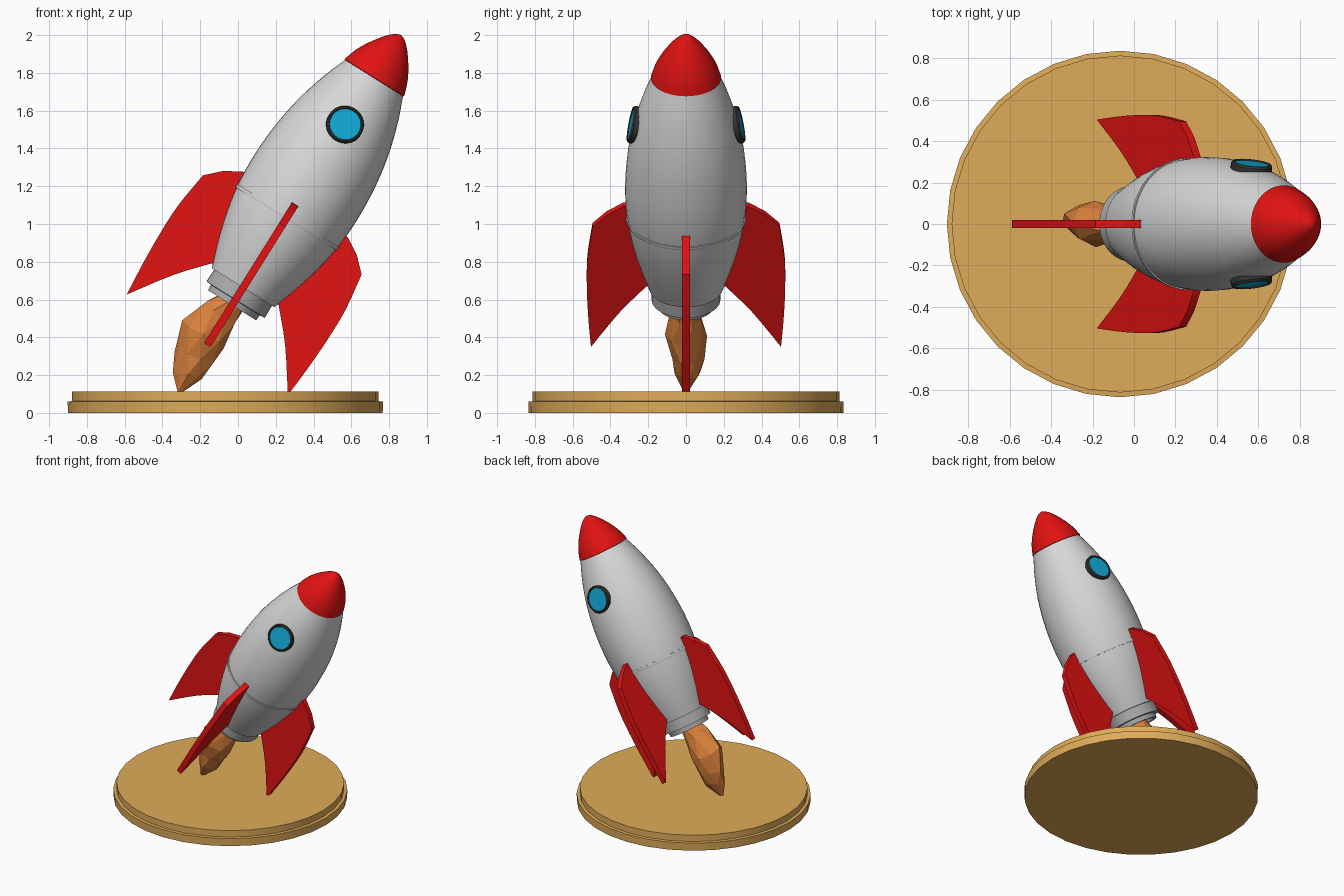
import bpy, bmesh, math, random
from mathutils import Matrix, Vector

if "Cube" in bpy.data.objects:
    bpy.data.objects.remove(bpy.data.objects["Cube"])

random.seed(4)
TILT = math.radians(32)
# rocket frame: local z runs along the hull, origin at the hull seam
ROCKET = Matrix.Translation((0.26, 0, 1.036)) @ Matrix.Rotation(TILT, 4, 'Y')


def mat(name, r, g, b):
    m = bpy.data.materials.new(name)
    m.diffuse_color = (r, g, b, 1)
    m.use_nodes = True
    m.node_tree.nodes["Principled BSDF"].inputs["Base Color"].default_value = m.diffuse_color
    return m


RED = mat("red", 0.76, 0.006, 0.006)
WHITE = mat("hull_white", 0.68, 0.68, 0.68)
GREY = mat("metal_grey", 0.40, 0.40, 0.40)
DARK = mat("dark_frame", 0.035, 0.035, 0.037)
BLUE = mat("window_blue", 0.006, 0.40, 0.68)
ORANGE = mat("flame_orange", 0.70, 0.22, 0.045)
TAN = mat("base_tan", 0.74, 0.41, 0.10)


def finish(name, bm, material, matrix=None, smooth=True):
    bmesh.ops.remove_doubles(bm, verts=bm.verts, dist=1e-5)
    bmesh.ops.recalc_face_normals(bm, faces=bm.faces)
    me = bpy.data.meshes.new(name)
    bm.to_mesh(me)
    bm.free()
    me.materials.append(material)
    ob = bpy.data.objects.new(name, me)
    bpy.context.collection.objects.link(ob)
    if matrix:
        ob.matrix_world = matrix
    if smooth:
        bpy.ops.object.select_all(action='DESELECT')
        ob.select_set(True)
        bpy.context.view_layer.objects.active = ob
        bpy.ops.object.shade_smooth_by_angle(angle=math.radians(32))
    return ob


def soften(pts, n=3):
    """Catmull-Rom curve through the points."""
    v = [Vector(p) for p in pts]
    v = [2 * v[0] - v[1]] + v + [2 * v[-1] - v[-2]]
    out = []
    for a, b, c, d in zip(v, v[1:], v[2:], v[3:]):
        for k in range(n):
            t = k / n
            out.append(0.5 * (2 * b + (c - a) * t + (2 * a - 5 * b + 4 * c - d) * t * t
                              + (3 * b - a - 3 * c + d) * t ** 3))
    return out + [v[-2]]


def lathe(name, profile, material, matrix=None, sides=48):
    """Turn (radius, height) points around local z."""
    bm = bmesh.new()
    rings = [[bm.verts.new((r * math.cos(math.tau * i / sides), r * math.sin(math.tau * i / sides), z))
              for i in range(sides)] for r, z in profile]
    for lo, hi in zip(rings, rings[1:]):
        for i in range(sides):
            j = (i + 1) % sides
            bm.faces.new((lo[i], lo[j], hi[j], hi[i]))
    return finish(name, bm, material, matrix)


# round stepped base
lathe("display_base", [(0, 0), (0.833, 0), (0.835, 0.06), (0.812, 0.062), (0.812, 0.112), (0, 0.112)],
      TAN, Matrix.Translation((-0.067, 0, 0)), 32)

# hull, nose, seam ring and nozzle
hull = soften([(0.195, -0.44), (0.243, -0.3), (0.285, -0.15), (0.312, 0), (0.322, 0.15), (0.318, 0.3),
               (0.302, 0.45), (0.272, 0.6), (0.227, 0.75), (0.178, 0.875)])
lathe("hull", [(0, -0.44)] + hull + [(0, 0.875)], WHITE, ROCKET)
nose = soften([(0.186, 0.871), (0.163, 0.94), (0.126, 1.01), (0.072, 1.085), (0.03, 1.125), (0, 1.138)])
lathe("nose_cone", [(0, 0.868), (0.18, 0.868)] + nose, RED, ROCKET)
lathe("seam_ring", [(0.29, -0.011), (0.315, -0.011), (0.319, 0), (0.319, 0.01), (0.29, 0.01)], WHITE, ROCKET)
lathe("nozzle", [(0, -0.42), (0.18, -0.42), (0.182, -0.515), (0.152, -0.517), (0.15, -0.55),
                 (0.13, -0.55), (0.12, -0.5), (0, -0.5)], GREY, ROCKET)

# four swept fins
outer = soften([(0.495, -0.048), (0.522, -0.25), (0.525, -0.43), (0.517, -0.62), (0.503, -0.797)])
lower = soften([(0.503, -0.797), (0.35, -0.58), (0.21, -0.42)])[1:]
outline = [(0.27, 0.082), (0.33, 0.08), (0.42, 0.025)] + outer + lower + [(0.17, -0.41), (0.27, -0.1)]
for k, name in enumerate(("front_fin", "underside_fin", "back_fin", "upper_fin")):
    bm = bmesh.new()
    face = bm.faces.new([bm.verts.new((x, -0.02, z)) for x, z in outline])
    ext = bmesh.ops.extrude_face_region(bm, geom=[face])
    bmesh.ops.translate(bm, vec=(0, 0.04, 0), verts=[g for g in ext['geom'] if isinstance(g, bmesh.types.BMVert)])
    finish(name, bm, RED, ROCKET @ Matrix.Rotation(math.pi / 2 * (k - 1), 4, 'Z'))

# portholes on both sides, tangent to the hull
for side, name in ((-1, "front"), (1, "back")):
    normal = Vector((0, side, 0.22)).normalized()
    place = ROCKET @ Matrix.Translation((0, side * 0.277, 0.578)) @ normal.to_track_quat('Z', 'Y').to_matrix().to_4x4()
    lathe(name + "_window_frame", [(0.1, -0.04), (0.1, 0.008), (0.093, 0.018), (0.086, 0.018), (0.082, 0.01),
                                   (0.082, -0.03)], DARK, place, 32)
    lathe(name + "_window_glass", [(0, 0.012), (0.083, 0.012), (0.083, 0.004), (0, 0.004)], BLUE, place, 32)

# faceted exhaust flame: (x, y, z, radius, ring tilt in degrees)
path = [(-0.01, 0, 0.61, 0.075, 32), (-0.095, 0, 0.525, 0.098, 40), (-0.185, 0.005, 0.415, 0.125, 30),
        (-0.235, 0.012, 0.30, 0.107, 20), (-0.262, 0.01, 0.205, 0.078, 14), (-0.305, 0, 0.114, 0.016, 0)]
bm = bmesh.new()
rings, n = [], 8
for k, (x, y, z, r, tilt) in enumerate(path):
    m = Matrix.Translation((x, y, z)) @ Matrix.Rotation(math.radians(tilt), 4, 'Y')
    ring = []
    for i in range(n):
        a = math.tau * (i + 0.5 * (k % 2)) / n
        rr = r * random.uniform(0.85, 1.08)
        dz = random.uniform(-0.015, 0.015) if 0 < k < 5 else 0
        ring.append(bm.verts.new(m @ Vector((rr * math.cos(a), rr * 0.88 * math.sin(a), dz))))
    rings.append(ring)
for k, (lo, hi) in enumerate(zip(rings, rings[1:])):
    s = k % 2
    for i in range(n):
        j = (i + 1) % n
        if s:
            bm.faces.new((lo[i], lo[j], hi[j]))
            bm.faces.new((lo[i], hi[j], hi[i])) 
        else:
            bm.faces.new((lo[i], lo[j], hi[i]))
            bm.faces.new((lo[j], hi[j], hi[i]))
bm.faces.new(rings[0])
bm.faces.new(rings[-1])
finish("exhaust_flame", bm, ORANGE, smooth=False)
